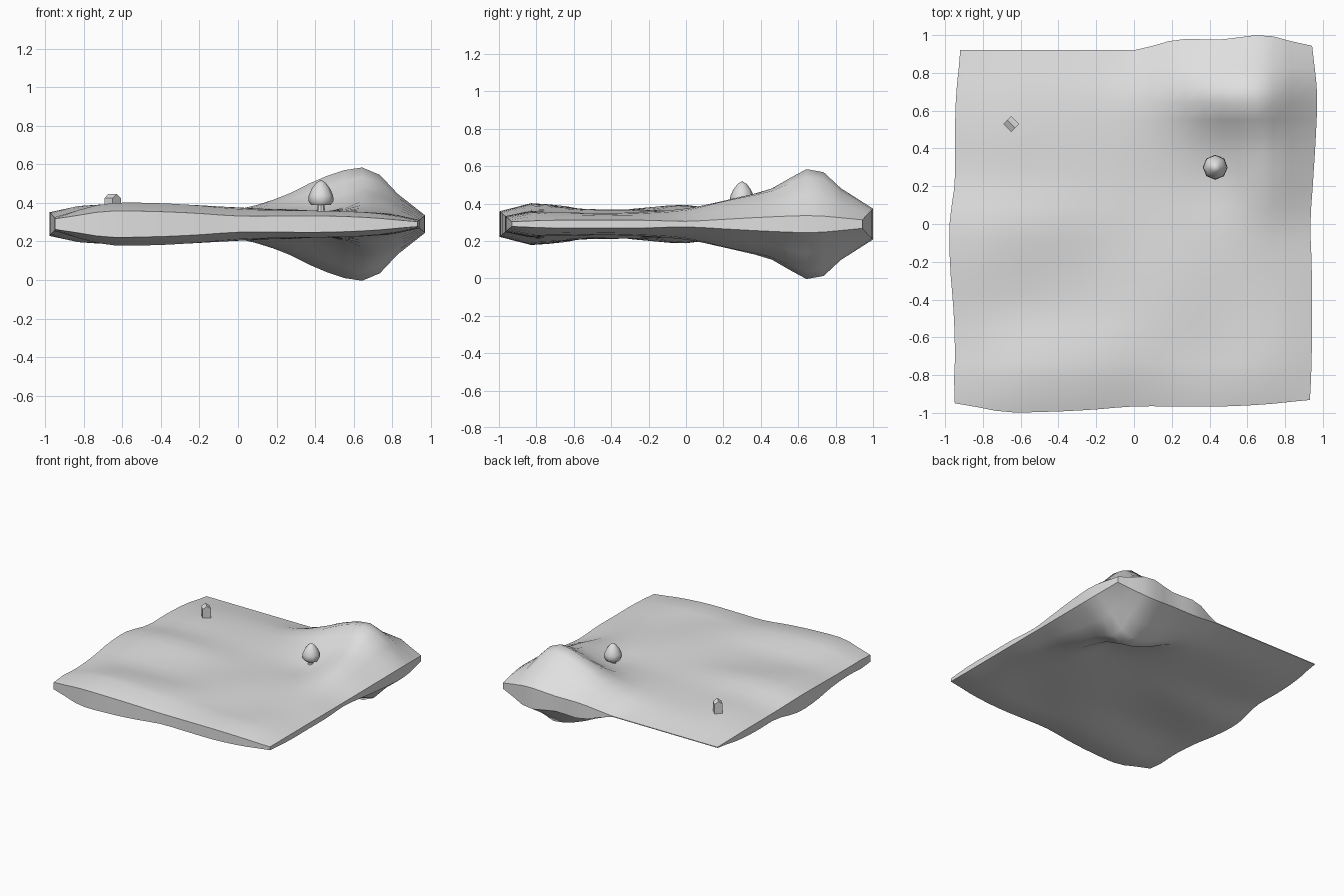
import bpy, bmesh, math
from mathutils import Matrix

if "Cube" in bpy.data.objects:
    bpy.data.objects.remove(bpy.data.objects["Cube"])

grey = bpy.data.materials.new("light grey")
grey.diffuse_color = (0.74, 0.74, 0.74, 1)
grey.use_nodes = True
grey.node_tree.nodes["Principled BSDF"].inputs["Base Color"].default_value = grey.diffuse_color

HALF, MID, N = 0.92, 0.29, 20
# swell of the land in hundredths, back row to front row, left to right
SWELL = [
    [0, 0, 0, 0, 0, 8, 8, 11.3, 4],
    [3, 4, 4, 4.5, 6.5, 14, 25, 28, 7],
    [4, 6, 5.5, 5.5, 6.5, 8.5, 12, 18.5, 6],
    [4, 6, 6, 5.5, 5.5, 5.5, 5.5, 13, 4],
    [8, 9.5, 9, 7, 6, 6, 6, 7.5, 2],
    [7.5, 8, 7, 6, 6.5, 7, 6, 5.5, 3],
    [5, 6, 6, 6, 7, 7, 5.5, 5, 3],
    [4, 8.5, 9.5, 9, 8, 6.5, 5.5, 5.5, 3],
    [5, 10.5, 10.5, 9, 6.5, 6.5, 6.5, 5, 2],
]


def spline(vals, t):
    """Catmull-Rom value at t in 0..1"""
    n = len(vals) - 1
    i = min(int(t * n), n - 1)
    f = t * n - i
    a, b, c, d = (vals[min(max(i + k, 0), n)] for k in (-1, 0, 1, 2))
    return b + 0.5 * f * (c - a + f * (2*a - 5*b + 4*c - d + f * (3*(b - c) + d - a)))


def swell(u, v):
    return max(0, spline([spline(r, u) for r in reversed(SWELL)], v)) / 100


def finish(name, bm, angle=None):
    bmesh.ops.recalc_face_normals(bm, faces=bm.faces)
    me = bpy.data.meshes.new(name)
    bm.to_mesh(me)
    bm.free()
    me.materials.append(grey)
    ob = bpy.data.objects.new(name, me)
    bpy.context.collection.objects.link(ob)
    if angle:
        bpy.ops.object.select_all(action='DESELECT')
        ob.select_set(True)
        bpy.context.view_layer.objects.active = ob
        bpy.ops.object.shade_smooth_by_angle(angle=math.radians(angle))
    return ob


def lathe(name, profile, sides, x, y, angle):
    bm = bmesh.new()
    pts = [bm.verts.new((x + r, y, z)) for r, z in profile]
    edges = [bm.edges.new(p) for p in zip(pts, pts[1:])]
    bmesh.ops.spin(bm, geom=pts + edges, cent=(x, y, 0), axis=(0, 0, 1),
                   angle=2 * math.pi, steps=sides)
    bmesh.ops.remove_doubles(bm, verts=bm.verts, dist=1e-4)
    return finish(name, bm, angle)


# land slab: a thin square swollen outwards along its normals, same above and below
bm = bmesh.new()
layers = []
for s in (1, -1):
    rows = []
    for j in range(N + 1):
        row = []
        for i in range(N + 1):
            nx = (i == N) - (i == 0)
            ny = (j == N) - (j == 0)
            d = swell(i / N, j / N) / math.sqrt(1 + abs(nx) + abs(ny))
            rise = 0.003 if nx or ny else 0.007
            slim = 0.85 if ny < 0 or nx > 0 else 1
            row.append(bm.verts.new((HALF * (2*i/N - 1) + nx*d,
                                     HALF * (2*j/N - 1) + ny*d,
                                     MID + s * (rise + d * slim))))
        rows.append(row)
    for j in range(N):
        for i in range(N):
            bm.faces.new((rows[j][i], rows[j][i+1], rows[j+1][i+1], rows[j+1][i]))
    layers.append(rows)
# rim walls
ring = [(i, 0) for i in range(N)] + [(N, j) for j in range(N)] \
    + [(N - i, N) for i in range(N)] + [(0, N - j) for j in range(N)]
top, bot = layers
for (a, b), (c, d) in zip(ring, ring[1:] + ring[:1]):
    bm.faces.new((top[b][a], top[d][c], bot[d][c], bot[b][a]))
finish("land", bm, 42)

# tree
lathe("tree_trunk", [(0.026, 0.335), (0.018, 0.37), (0.018, 0.41)], 8, 0.43, 0.295, 40)
lathe("tree_crown", [(0, 0.402), (0.03, 0.4), (0.05, 0.388), (0.066, 0.41),
                     (0.063, 0.44), (0.047, 0.475), (0.025, 0.504), (0, 0.52)],
      8, 0.43, 0.3, 50)

# hut with a gable roof, turned to the corner
w = 0.03
bm = bmesh.new()
outline = [(-w, 0.34), (w, 0.34), (w, 0.425), (0, 0.447), (-w, 0.425)]
face = bm.faces.new([bm.verts.new((x, -w, z)) for x, z in outline])
ext = bmesh.ops.extrude_face_region(bm, geom=[face])
bmesh.ops.translate(bm, vec=(0, 2 * w, 0),
                    verts=[g for g in ext["geom"] if isinstance(g, bmesh.types.BMVert)])
bmesh.ops.transform(bm, matrix=Matrix.Translation((-0.65, 0.53, 0)) @ Matrix.Rotation(math.pi / 4, 4, 'Z'),
                    verts=bm.verts)
finish("hut", bm)
